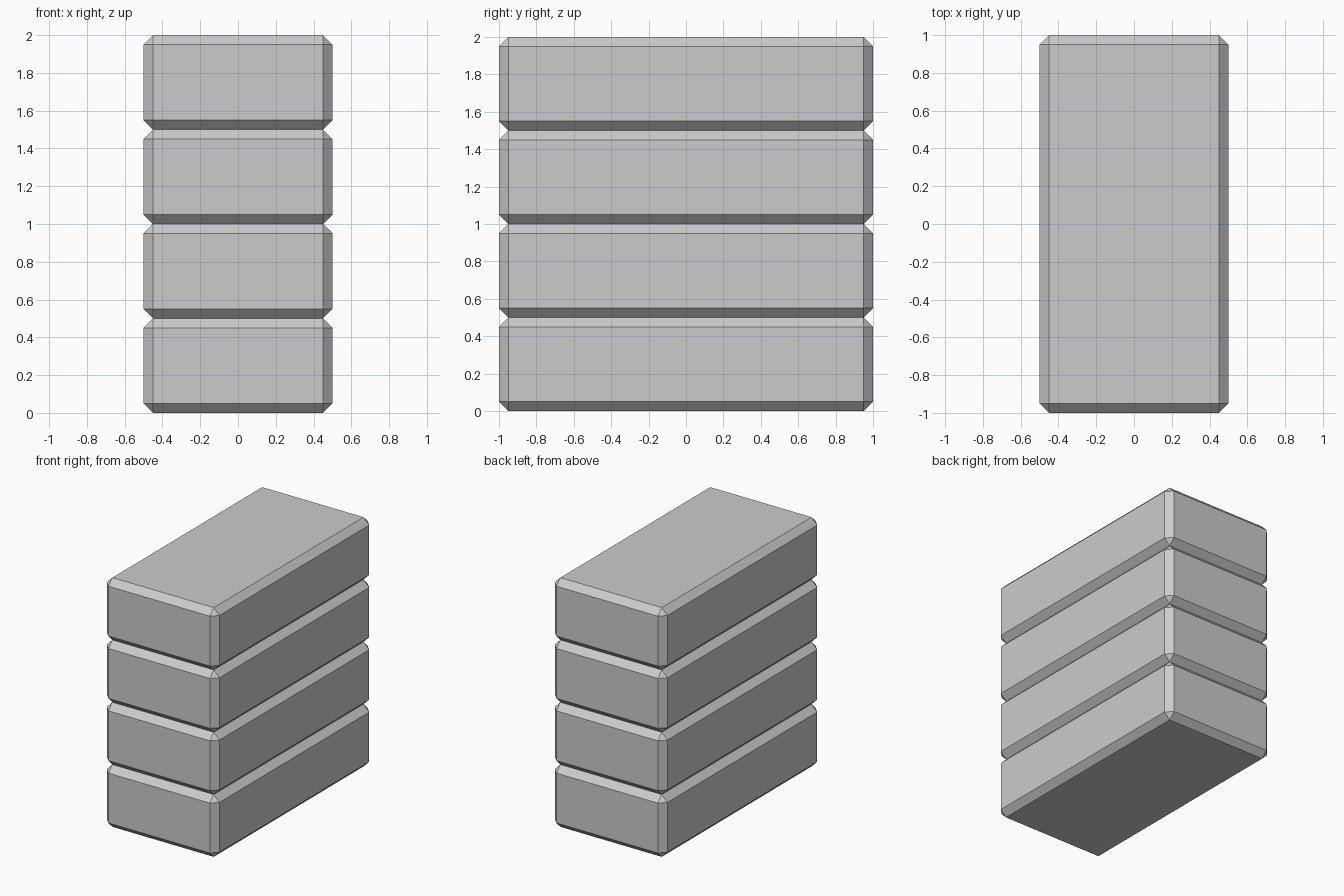
import bpy
import bmesh

if "Cube" in bpy.data.objects:
    bpy.data.objects.remove(bpy.data.objects["Cube"])

WIDTH, DEPTH, HEIGHT = 1.0, 2.0, 0.5
CHAMFER = 0.05
COUNT = 4


def add_block(name, z_base):
    """Flat-shaded box with chamfered edges, resting on z_base."""
    bm = bmesh.new()
    bmesh.ops.create_cube(bm, size=1.0)
    bmesh.ops.scale(bm, vec=(WIDTH, DEPTH, HEIGHT), verts=bm.verts)
    mesh = bpy.data.meshes.new(name)
    bm.to_mesh(mesh)
    bm.free()
    block = bpy.data.objects.new(name, mesh)
    block.location.z = z_base + HEIGHT / 2
    bpy.context.collection.objects.link(block)

    # Single-segment chamfer on every edge
    bevel = block.modifiers.new("chamfer", 'BEVEL')
    bevel.width = CHAMFER
    bevel.segments = 1
    bevel.limit_method = 'NONE'
    return block


# Stack of identical slabs
for i in range(COUNT):
    add_block(f"stacked_block_{i + 1}", i * HEIGHT)
